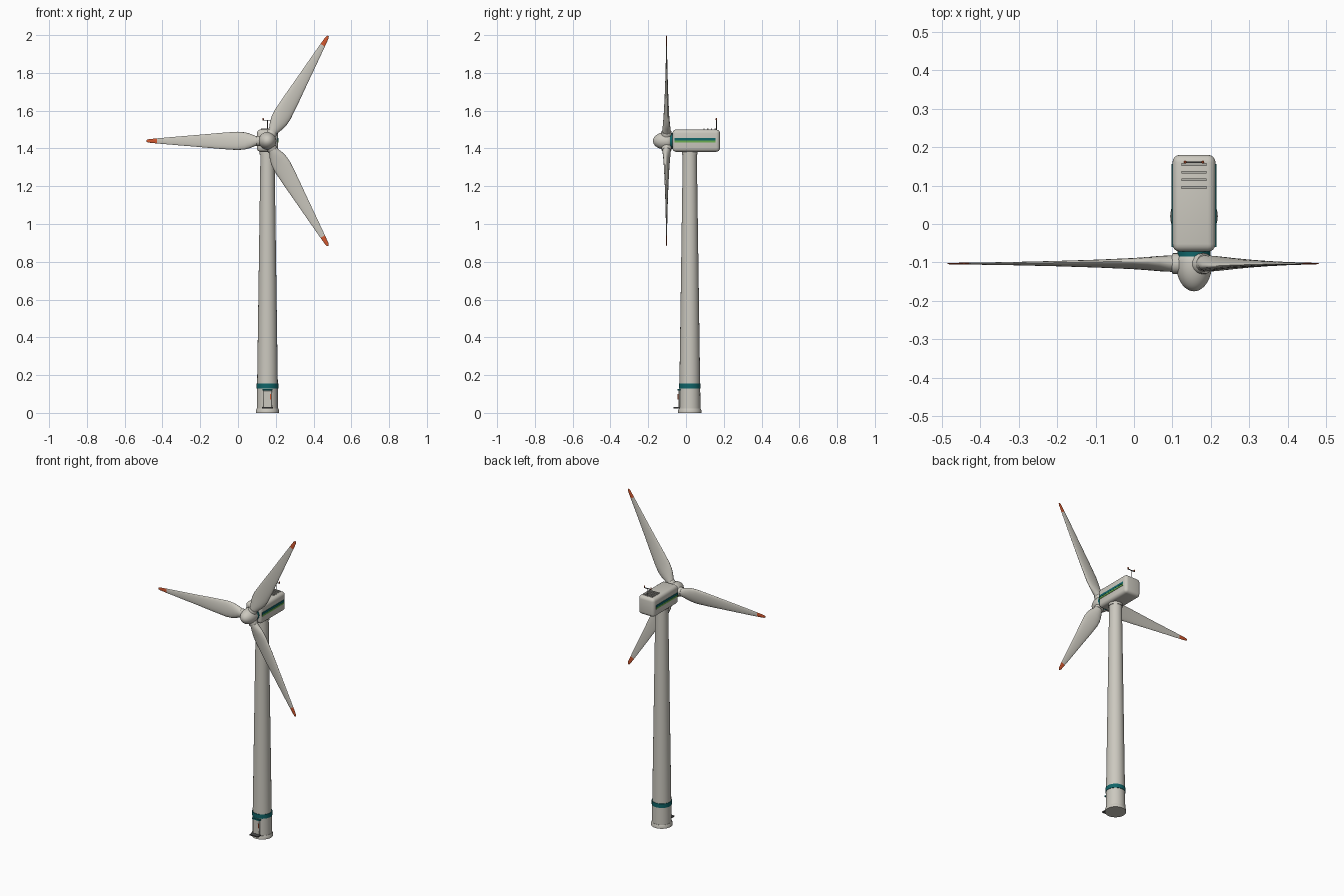
import bpy, bmesh, math
from mathutils import Matrix, Vector

if "Cube" in bpy.data.objects:
    bpy.data.objects.remove(bpy.data.objects["Cube"])

CX, TY = 0.156, 0.02           # tower axis
HUB = Vector((CX, -0.103, 1.44))


def material(name, rgb):
    m = bpy.data.materials.new(name)
    m.use_nodes = True
    m.diffuse_color = (*rgb, 1)
    m.node_tree.nodes["Principled BSDF"].inputs["Base Color"].default_value = (*rgb, 1)
    return m


SHELL = material("warm_white", (0.60, 0.58, 0.52))
TEAL = material("teal", (0.005, 0.13, 0.14))
GREEN = material("green", (0.15, 0.42, 0.08))
ORANGE = material("orange", (0.65, 0.10, 0.03))
DARK = material("dark_grey", (0.07, 0.07, 0.07))
VENT = material("vent_grey", (0.45, 0.44, 0.40))


def finish(name, bm, *mats, smooth=True, angle=40):
    bmesh.ops.recalc_face_normals(bm, faces=bm.faces)
    me = bpy.data.meshes.new(name)
    bm.to_mesh(me)
    bm.free()
    ob = bpy.data.objects.new(name, me)
    bpy.context.collection.objects.link(ob)
    for m in mats:
        me.materials.append(m)
    if smooth:
        bpy.ops.object.select_all(action='DESELECT')
        ob.select_set(True)
        bpy.context.view_layer.objects.active = ob
        bpy.ops.object.shade_smooth_by_angle(angle=math.radians(angle))
    return ob


def box(name, center, size, mat, bevel=0.0, segments=4):
    bm = bmesh.new()
    bmesh.ops.create_cube(bm, size=1, matrix=Matrix.Translation(center) @ Matrix.Diagonal((*size, 1)))
    if bevel:
        bmesh.ops.bevel(bm, geom=bm.edges[:], offset=bevel, segments=segments,
                        profile=0.5, affect='EDGES')
    return finish(name, bm, mat, smooth=bevel > 0)


def loft(bm, rings):
    """Skin a list of closed point rings and cap both ends."""
    loops = [[bm.verts.new(p) for p in ring] for ring in rings]
    for a, b in zip(loops, loops[1:]):
        for i in range(len(a)):
            j = (i + 1) % len(a)
            bm.faces.new((a[i], a[j], b[j], b[i]))
    bm.faces.new(loops[0])
    bm.faces.new(loops[-1])


def ellipse(rx, ry, z, n):
    return [Vector((rx * math.cos(2 * math.pi * i / n), ry * math.sin(2 * math.pi * i / n), z))
            for i in range(n)]


def lathe(name, profile, matrix, mat, n=40):
    """Turn (radius, height) points around local z."""
    bm = bmesh.new()
    loft(bm, [ellipse(r, r, z, n) for r, z in profile])
    bm.transform(matrix)
    return finish(name, bm, mat)


# Tower with base flange, painted ring and yaw collar
tower = Matrix.Translation((CX, TY, 0))
lathe("tower", [(0.057, 0), (0.037, 1.39)], tower, SHELL)
lathe("base_flange", [(0.062, 0), (0.062, 0.012), (0.058, 0.022)], tower, SHELL)
lathe("tower_ring", [(0.058, 0.13), (0.058, 0.156)], tower, TEAL)
lathe("yaw_collar", [(0.041, 1.368), (0.041, 1.39)], tower, SHELL)

# Entrance at the tower foot
box("door", (CX, -0.036, 0.073), (0.046, 0.008, 0.09), SHELL, 0.002, 1)
box("door_canopy", (CX, -0.037, 0.123), (0.054, 0.016, 0.008), TEAL)
box("door_handle", (CX + 0.016, -0.042, 0.085), (0.004, 0.005, 0.028), ORANGE)
box("door_step", (CX, -0.051, 0.027), (0.058, 0.032, 0.006), DARK)

# Nacelle with side stripes
box("nacelle", (CX, 0.054, 1.441), (0.112, 0.252, 0.118), SHELL, 0.02)
for side, label in ((1, "left"), (-1, "right")):
    x = CX + side * 0.056
    box(label + "_teal_stripe", (x, 0.048, 1.449), (0.005, 0.216, 0.014), TEAL)
    box(label + "_green_stripe", (x, 0.048, 1.436), (0.005, 0.216, 0.010), GREEN)

# Roof vents and weather mast
for i in range(4):
    box(f"roof_vent_{i + 1}", (CX, 0.095 + 0.02 * i, 1.502), (0.066, 0.007, 0.008), VENT)
MAST_Y = 0.161
lathe("weather_mast", [(0.0022, 1.495), (0.0022, 1.55)],
      Matrix.Translation((CX, MAST_Y, 0)), DARK, 8)
box("mast_crossbar", (CX, MAST_Y, 1.549), (0.05, 0.004, 0.004), DARK)
for side, label in ((1, "left"), (-1, "right")):
    lathe(label + "_sensor", [(0.002, 1.548), (0.004, 1.553), (0.004, 1.559), (0.002, 1.561)],
          Matrix.Translation((CX + side * 0.023, MAST_Y, 0)), ORANGE, 8)

# Hub: local z points forward
forward = Matrix.Translation(HUB) @ Matrix.Rotation(math.pi / 2, 4, 'X')
lathe("hub_collar", [(0.043, -0.04), (0.043, -0.016)], forward, TEAL)
nose = [(0.047 * math.cos(t), 0.072 * math.sin(t))
        for t in (math.radians(88) * i / 12 for i in range(13))]
lathe("spinner", [(0.043, -0.018), (0.047, -0.012)] + nose, forward, SHELL)

# Blades: span station, chord, thickness, twist in degrees
STATIONS = [(0.03, 0.046, 0.044, 10), (0.065, 0.055, 0.042, 10), (0.09, 0.076, 0.038, 10),
            (0.12, 0.092, 0.032, 9), (0.16, 0.098, 0.026, 8), (0.25, 0.085, 0.019, 6),
            (0.36, 0.065, 0.013, 4), (0.48, 0.045, 0.008, 2), (0.585, 0.027, 0.005, 1),
            (0.63, 0.018, 0.004, 0), (0.641, 0.010, 0.003, 0)]
TIP_START = 0.585
for k, deg in enumerate((30, 150, 270)):
    place = Matrix.Translation(HUB) @ Matrix.Rotation(math.radians(deg), 4, 'Y')
    bm = bmesh.new()
    rings = []
    for r, chord, thick, twist in STATIONS:
        turn = Matrix.Rotation(math.radians(twist), 3, 'Z')
        rings.append([turn @ p for p in ellipse(chord / 2, thick / 2, r, 20)])
    loft(bm, rings)
    for f in bm.faces:
        f.material_index = int(f.calc_center_median().z > TIP_START)
    bm.transform(place)
    finish(f"blade_{k + 1}", bm, SHELL, ORANGE, angle=60)
    lathe(f"blade_cuff_{k + 1}", [(0.027, 0.025), (0.027, 0.054), (0.025, 0.057)],
          place, SHELL, 24)
